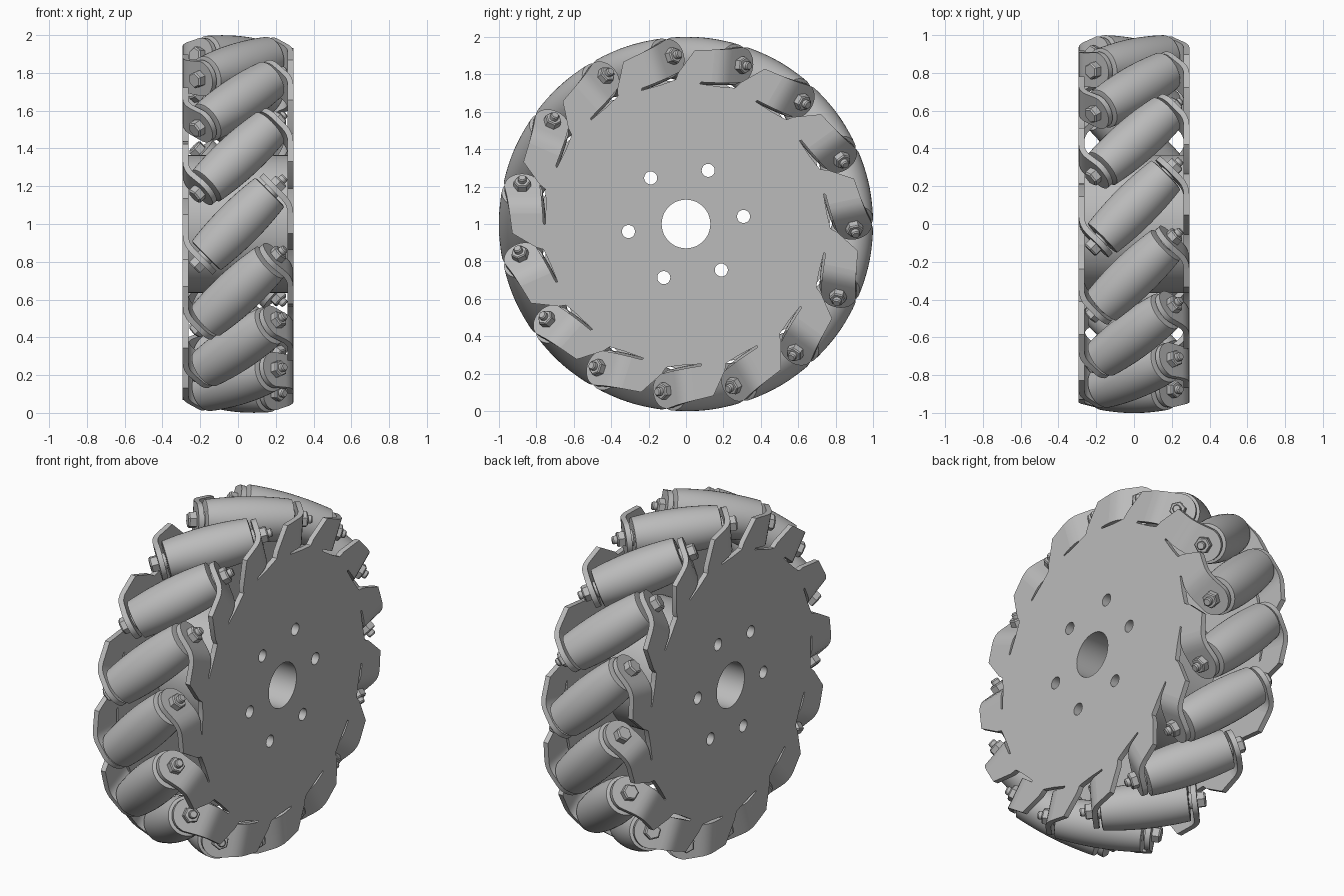
import bpy, bmesh, math
from mathutils import Matrix, Vector

if "Cube" in bpy.data.objects:
    bpy.data.objects.remove(bpy.data.objects["Cube"])

N = 15                      # rollers
C = 0.875                   # distance of roller centre from the wheel axis
PX, TH = 0.278, 0.03        # side plate mid plane and thickness
BEND = -0.104               # where tabs fold out of the plate
SLIT0 = -0.055              # where tabs start
ANGLES = [math.radians(12 + 24 * k) for k in range(N)]

metal = bpy.data.materials.new("grey metal")
metal.diffuse_color = (0.5, 0.5, 0.5, 1)
metal.use_nodes = True
metal.node_tree.nodes["Principled BSDF"].inputs["Base Color"].default_value = metal.diffuse_color


def add(name, mesh, matrix=None, angle=35):
    ob = bpy.data.objects.new(name, mesh)
    bpy.context.collection.objects.link(ob)
    if not mesh.materials:
        mesh.materials.append(metal)
    if matrix is not None:
        ob.matrix_world = matrix
    if angle and mesh.users == 1:
        bpy.ops.object.select_all(action='DESELECT')
        ob.select_set(True)
        bpy.context.view_layer.objects.active = ob
        bpy.ops.object.shade_smooth_by_angle(angle=math.radians(angle))
    return ob


def local(u, t, a):
    """radial / tangential position at roller angle a -> (y, z) about the axle"""
    return (u * math.cos(a) - t * math.sin(a), u * math.sin(a) + t * math.cos(a))


def circle(r, n, cy=0, cz=0):
    return [(cy + r * math.cos(2 * math.pi * i / n), cz + r * math.sin(2 * math.pi * i / n))
            for i in range(n)]


def slab(name, loops, half, x):
    """flat piece with holes, extruded along the axle"""
    cu = bpy.data.curves.new(name, 'CURVE')
    cu.dimensions, cu.fill_mode, cu.extrude = '2D', 'BOTH', half
    for pts in loops:
        sp = cu.splines.new('POLY')
        sp.points.add(len(pts) - 1)
        for p, q in zip(sp.points, pts):
            p.co = (q[0], q[1], 0, 1)
        sp.use_cyclic_u = True
    tmp = bpy.data.objects.new(name + "_outline", cu)
    mesh = bpy.data.meshes.new_from_object(tmp)
    bpy.data.objects.remove(tmp)
    bm = bmesh.new()
    bm.from_mesh(mesh)
    bmesh.ops.remove_doubles(bm, verts=bm.verts, dist=1e-5)
    bmesh.ops.recalc_face_normals(bm, faces=bm.faces)
    bm.to_mesh(mesh)
    bm.free()
    # local x -> y, local y -> z, local z -> x
    m = Matrix(((0, 0, 1, x), (1, 0, 0, 0), (0, 1, 0, 1), (0, 0, 0, 1)))
    return add(name, mesh, m)


def lathe(name, profile, n):
    """closed turned solid around local z from (z, r) pairs"""
    bm = bmesh.new()
    rings = [[bm.verts.new((x, y, z)) for x, y in circle(r, n)] for z, r in profile]
    for a, b in zip(rings, rings[1:]):
        for i in range(n):
            j = (i + 1) % n
            bm.faces.new((a[i], a[j], b[j], b[i]))
    bm.faces.new(rings[0][::-1])
    bm.faces.new(rings[-1])
    bmesh.ops.recalc_face_normals(bm, faces=bm.faces)
    mesh = bpy.data.meshes.new(name)
    bm.to_mesh(mesh)
    bm.free()
    return mesh


def tab_mesh():
    """bent roller tab in local axes: x along axle, y radial, z tangential"""
    rows = []               # (x, t, fold angle, inner u, outer u)
    for i in range(5):      # rounded fold
        f = i / 4
        w = (SLIT0 - BEND) * (2 * f - 1)
        phi = math.radians(45 * f)
        q = abs(SLIT0 - BEND)
        b = f * f * q       # smooth blend between flat and tilted directions
        a = (1 - f) ** 2 * q
        rows.append((PX - b * 0.7071, BEND + a - b * 0.7071, phi,
                     0.765 + 0.008 * f, 0.942 + 0.015 * f))
    for i in range(9):      # rounded tip centred on the bolt
        g = math.radians(86 * i / 8)
        w = 0.123 + 0.095 * math.sin(g)
        h = 0.095 * math.cos(g)
        rows.append((PX - w * 0.7071, BEND - w * 0.7071, math.pi / 4, C - h, C + h))
    bm = bmesh.new()
    rings = []
    for x, t, phi, lo, hi in rows:
        nx, nt = math.cos(phi) * TH / 2, -math.sin(phi) * TH / 2
        rings.append([bm.verts.new((x + s * nx, u, t + s * nt))
                      for s, u in ((1, lo), (1, hi), (-1, hi), (-1, lo))])
    for a, b in zip(rings, rings[1:]):
        for i in range(4):
            j = (i + 1) % 4
            bm.faces.new((a[i], a[j], b[j], b[i]))
    bm.faces.new(rings[0])
    bm.faces.new(rings[-1])
    bmesh.ops.recalc_face_normals(bm, faces=bm.faces)
    mesh = bpy.data.meshes.new("roller_tab")
    bm.to_mesh(mesh)
    bm.free()
    return mesh


# Bore and six mounting holes, shared by plates and hub
holes = [circle(0.13, 48)]
for k in range(6):
    a = math.radians(7.5 + 60 * k)
    holes.append(circle(0.035, 20, 0.31 * math.cos(a), 0.31 * math.sin(a)))

# Hub drum between the plates
slab("hub", [circle(0.365, 64)] + holes, PX - TH / 2, 0)

# Saw-toothed side plates
tooth = [(0.763, 0.135), (0.80, 0.125), (0.928, 0.05), (0.942, SLIT0),
         (0.765, SLIT0), (0.762, 0.0), (0.752, 0.005), (0.748, -0.1), (0.75, -0.18)]
for side, name in ((1, "right_plate"), (-1, "left_plate")):
    outline = []
    for a in (ANGLES[::-1] if side == 1 else ANGLES):
        outline += [local(u, side * t, a) for u, t in tooth]
    slab(name, [outline] + holes, TH / 2, side * PX)

# Barrel roller whose outside just touches the unit circle
barrel = [(-0.24, 0.095)]
for i in range(13):
    s = -0.236 + 0.472 * i / 12
    barrel.append((s, 1 - math.sqrt(C * C + s * s / 2)))
barrel.append((0.24, 0.095))
parts = [("roller", lathe("roller", barrel, 40)),
         ("axle_bolt", lathe("axle_bolt", [(-0.29, 0.023), (0.345, 0.023), (0.352, 0.018)], 16)),
         ("bolt_head", lathe("bolt_head", [(-0.33, 0.038), (-0.322, 0.046), (-0.285, 0.046)], 6)),
         ("nut", lathe("nut", [(0.285, 0.046), (0.318, 0.046), (0.325, 0.040)], 6)),
         ("right_spacer", lathe("right_spacer", [(0.238, 0.045), (0.257, 0.045)], 20)),
         ("left_spacer", lathe("left_spacer", [(-0.257, 0.045), (-0.238, 0.045)], 20))]
tab = tab_mesh()

# Place rollers, fasteners and tabs around the wheel
for k, a in enumerate(ANGLES):
    er = Vector((0, math.cos(a), math.sin(a)))
    et = Vector((0, -math.sin(a), math.cos(a)))
    ex = Vector((1, 0, 0))
    axis = (ex - et).normalized()
    m = Matrix((er, axis.cross(er), axis)).transposed().to_4x4()
    m.translation = er * C + Vector((0, 0, 1))
    for name, mesh in parts:
        add(f"{name}_{k + 1}", mesh, m)
    for side, label in ((1, "right"), (-1, "left")):
        m2 = Matrix((ex * side, er, et * side)).transposed().to_4x4()
        m2.translation = (0, 0, 1)
        add(f"{label}_tab_{k + 1}", tab, m2)
